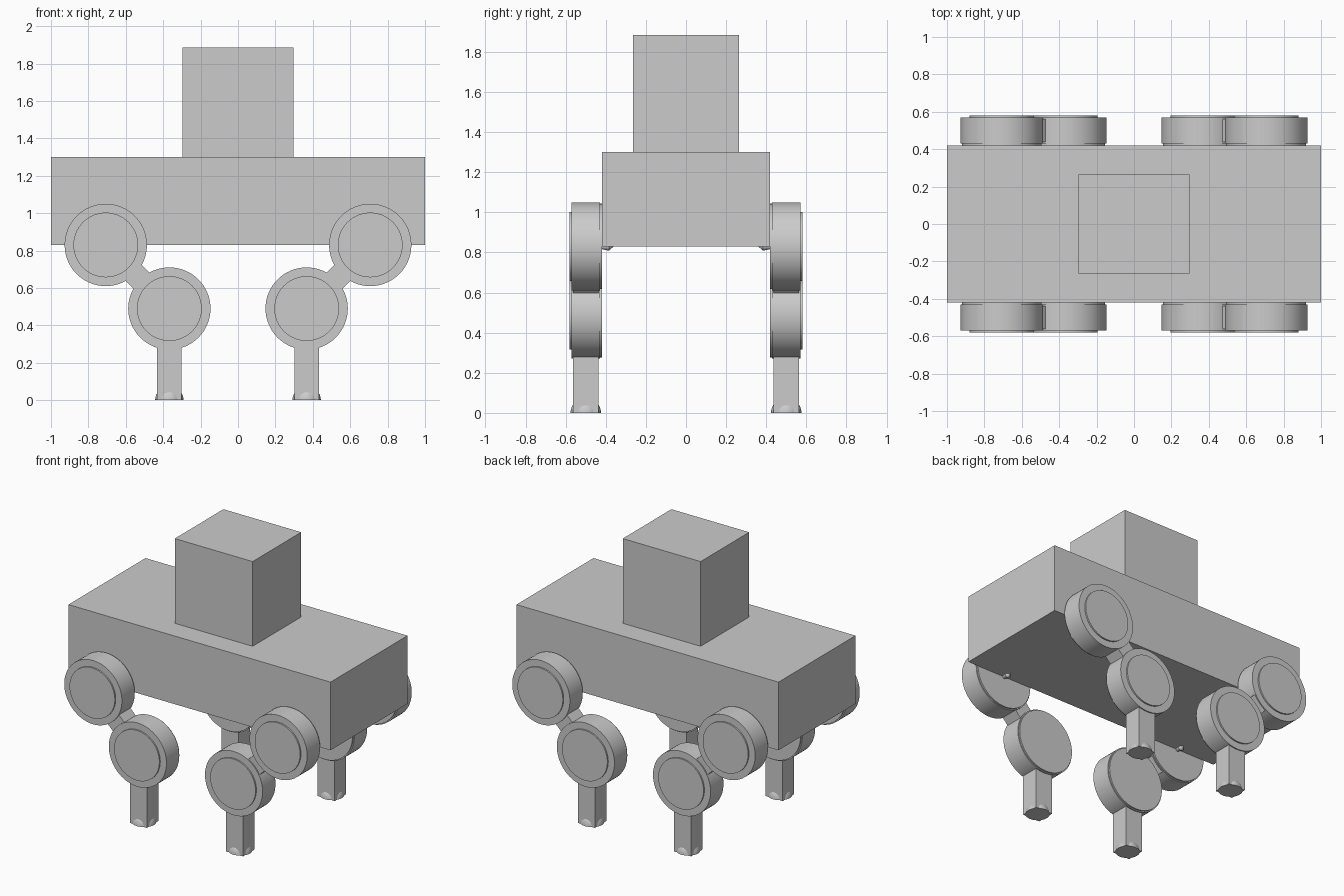
import bpy, bmesh, math
from mathutils import Matrix, Vector

cube = bpy.data.objects.get("Cube")
if cube:
    bpy.data.objects.remove(cube, do_unlink=True)

grey = bpy.data.materials.new("plain grey")
grey.use_nodes = True
grey.diffuse_color = (0.6, 0.6, 0.6, 1)
grey.node_tree.nodes["Principled BSDF"].inputs["Base Color"].default_value = (0.6, 0.6, 0.6, 1)


def finish(name, bm, smooth=False):
    bmesh.ops.recalc_face_normals(bm, faces=bm.faces)
    mesh = bpy.data.meshes.new(name)
    bm.to_mesh(mesh)
    bm.free()
    mesh.materials.append(grey)
    obj = bpy.data.objects.new(name, mesh)
    bpy.context.collection.objects.link(obj)
    if smooth:
        bpy.ops.object.select_all(action='DESELECT')
        obj.select_set(True)
        bpy.context.view_layer.objects.active = obj
        bpy.ops.object.shade_smooth_by_angle(angle=math.radians(30))
    return obj


def box(name, centre, size, tilt=0):
    bm = bmesh.new()
    matrix = (Matrix.Translation(centre) @ Matrix.Rotation(tilt, 4, 'Y')
              @ Matrix.Diagonal((*size, 1)))
    bmesh.ops.create_cube(bm, size=1, matrix=matrix)
    return finish(name, bm)


def disc(bm, x, z, y0, y1, r0, r1):
    """Round section along y, radius r0 at y0 and r1 at y1."""
    matrix = (Matrix.Translation((x, (y0 + y1) / 2, z))
              @ Matrix.Rotation(-math.pi / 2, 4, 'X'))
    bmesh.ops.create_cone(bm, cap_ends=True, segments=64, radius1=r0, radius2=r1,
                          depth=abs(y1 - y0), matrix=matrix)


def joint(name, x, z, side):
    """Round motor housing with inner plate and raised outer cap."""
    bm = bmesh.new()
    for y0, y1, r in ((0.42, 0.432, 0.213), (0.43, 0.57, 0.22), (0.565, 0.58, 0.173)):
        a, b = sorted((side * y0, side * y1))
        disc(bm, x, z, a, b, r, r)
    return finish(name, bm, True)


# Body and head
box("body", (0, 0, 1.065), (2, 0.84, 0.47))
box("head", (0, 0, 1.592), (0.594, 0.53, 0.585))

# Four legs
for end in (-1, 1):
    for side in (-1, 1):
        tag = ("left" if end > 0 else "right") + ("_front" if side < 0 else "_back")
        y = side * 0.5
        hip = Vector((end * 0.707, y, 0.83))
        knee = Vector((end * 0.367, y, 0.49))
        joint(tag + "_hip", hip.x, hip.z, side)
        joint(tag + "_knee", knee.x, knee.z, side)

        # Diagonal link between the joints
        link = hip - knee
        box(tag + "_upper_leg", (hip + knee) / 2, (link.length, 0.125, 0.12),
            -math.atan2(link.z, link.x))
        box(tag + "_lower_leg", (knee.x, y, 0.2), (0.13, 0.125, 0.4))

        # Half-round foot, flat underneath
        bm = bmesh.new()
        bmesh.ops.create_uvsphere(bm, u_segments=32, v_segments=16, radius=0.076,
                                  matrix=Matrix.Translation((knee.x, y, 0)))
        cut = bmesh.ops.bisect_plane(bm, geom=bm.verts[:] + bm.edges[:] + bm.faces[:],
                                     plane_co=(0, 0, 0), plane_no=(0, 0, -1),
                                     clear_outer=True)
        rim = [g for g in cut["geom_cut"] if isinstance(g, bmesh.types.BMEdge)]
        bmesh.ops.holes_fill(bm, edges=rim or bm.edges[:], sides=0)
        finish(tag + "_foot", bm, True)

        # Pointed axle tip reaching under the body
        bm = bmesh.new()
        radii = (0, 0.021) if side > 0 else (0.021, 0)
        disc(bm, hip.x, hip.z, *sorted((side * 0.36, side * 0.385)), *radii)
        disc(bm, hip.x, hip.z, *sorted((side * 0.385, side * 0.425)),
             *((0.021, 0.012) if side > 0 else (0.012, 0.021)))
        finish(tag + "_axle", bm)
